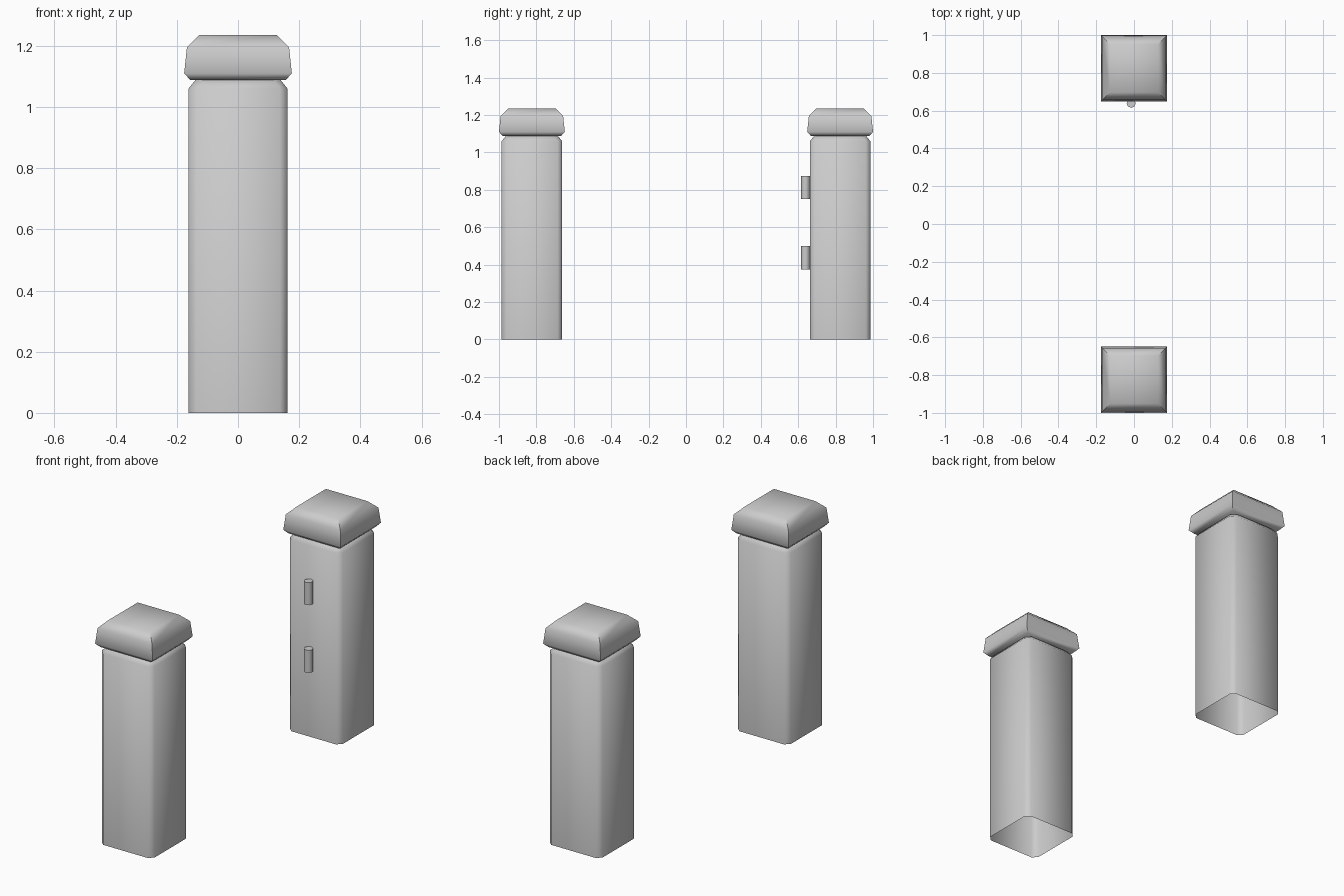
import bpy, bmesh
from math import radians

if "Cube" in bpy.data.objects:
    bpy.data.objects.remove(bpy.data.objects["Cube"])

stone = bpy.data.materials.new("light grey stone")
stone.use_nodes = True
GREY = (0.6, 0.6, 0.6, 1)
stone.diffuse_color = GREY
stone.node_tree.nodes["Principled BSDF"].inputs["Base Color"].default_value = GREY


def square_ring(half, z, cut):
    """Square outline at height z, with corners cut off when cut > 0."""
    points = []
    for sx, sy in ((1, 1), (-1, 1), (-1, -1), (1, -1)):
        pair = [(sx * half, sy * (half - cut), z), (sx * (half - cut), sy * half, z)]
        if sx * sy < 0:
            pair.reverse()
        points += pair if cut else pair[:1]
    return points


def loft(name, profile, y, cut=0, bottom=True):
    """Stack square rings of (half width, z) and close the ends."""
    bm = bmesh.new()
    rings = [[bm.verts.new(p) for p in square_ring(h, z, cut)] for h, z in profile]
    n = len(rings[0])
    for low, high in zip(rings, rings[1:]):
        for i in range(n):
            j = (i + 1) % n
            bm.faces.new((low[i], low[j], high[j], high[i]))
    bm.faces.new(rings[-1])
    if bottom:
        bm.faces.new(rings[0][::-1])
    mesh = bpy.data.meshes.new(name)
    bm.to_mesh(mesh)
    bm.free()
    obj = bpy.data.objects.new(name, mesh)
    bpy.context.collection.objects.link(obj)
    obj.location.y = y
    finish(obj)


def finish(obj):
    obj.data.materials.append(stone)
    bpy.ops.object.select_all(action="DESELECT")
    obj.select_set(True)
    bpy.context.view_layer.objects.active = obj
    bpy.ops.object.shade_smooth_by_angle(angle=radians(58))


# Two gate posts, hollow at the foot, each with a bevelled cap
POST = [(0.162, 0), (0.162, 1.06), (0.138, 1.09)]
CAP = [(0.156, 1.088), (0.176, 1.11), (0.167, 1.195), (0.127, 1.235)]
for side, y in (("front", -0.824), ("back", 0.824)):
    loft(side + "_post", POST, y, cut=0.025, bottom=False)
    loft(side + "_cap", CAP, y)

# Hinge pins on the inner face of the back post
for name, z in (("lower_hinge_pin", 0.4375), ("upper_hinge_pin", 0.8125)):
    bpy.ops.mesh.primitive_cylinder_add(vertices=8, radius=0.024, depth=0.125,
                                        location=(-0.015, 0.639, z))
    pin = bpy.context.object
    pin.name = name
    finish(pin)
